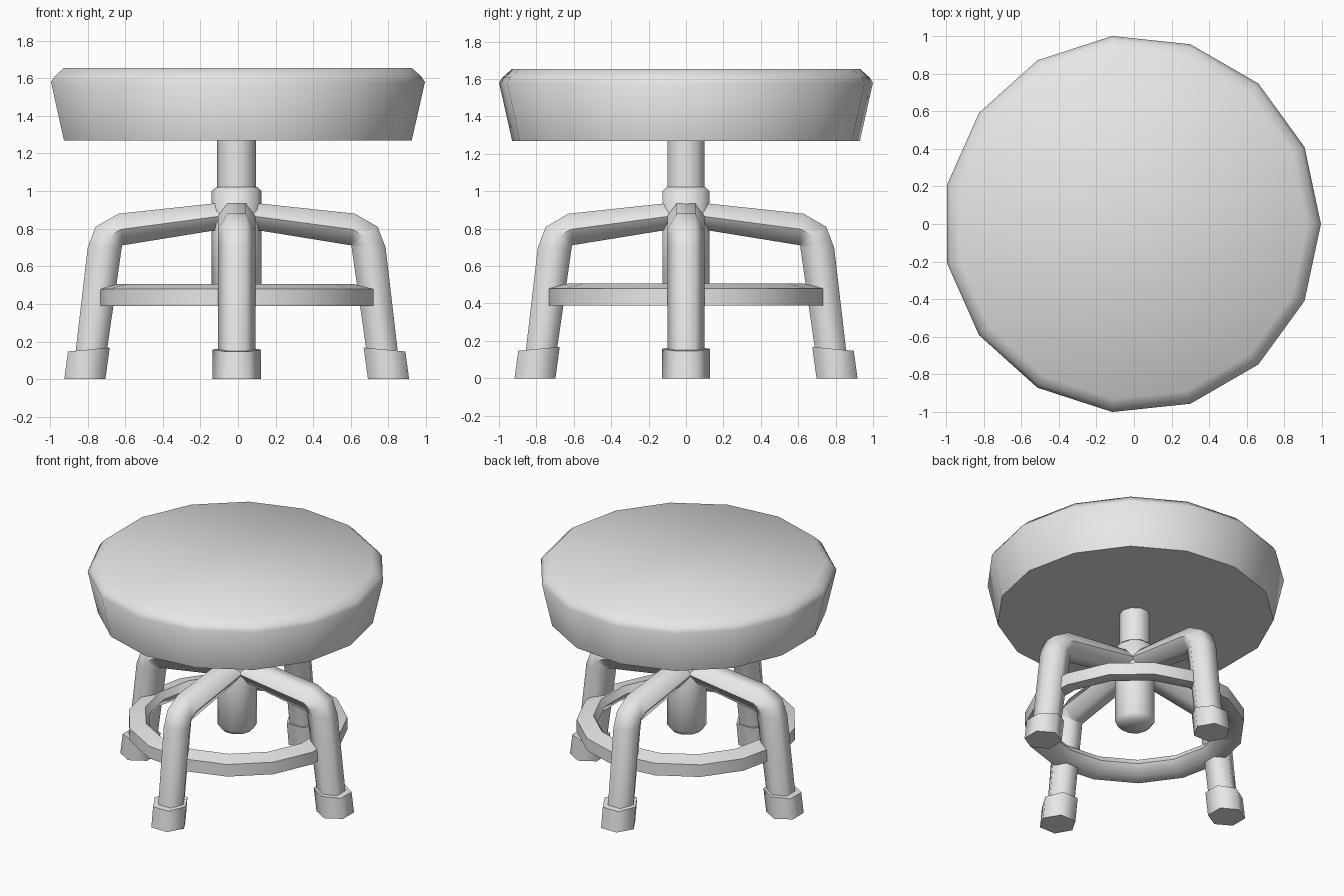
import bpy, bmesh, math
from mathutils import Matrix

if "Cube" in bpy.data.objects:
    bpy.data.objects.remove(bpy.data.objects["Cube"])

CX = -0.007  # axis of the stool

grey = bpy.data.materials.new("plain_grey")
grey.diffuse_color = (0.8, 0.8, 0.8, 1)
grey.use_nodes = True
grey.node_tree.nodes["Principled BSDF"].inputs["Base Color"].default_value = grey.diffuse_color


def finish(name, bm, angle=65):
    """Turn a bmesh into a shaded, coloured object."""
    bmesh.ops.recalc_face_normals(bm, faces=bm.faces)
    me = bpy.data.meshes.new(name)
    bm.to_mesh(me)
    bm.free()
    me.materials.append(grey)
    ob = bpy.data.objects.new(name, me)
    bpy.context.collection.objects.link(ob)
    bpy.ops.object.select_all(action='DESELECT')
    ob.select_set(True)
    bpy.context.view_layer.objects.active = ob
    bpy.ops.object.shade_smooth_by_angle(angle=math.radians(angle))
    return ob


def loft(bm, rings, closed=False):
    """Bridge equal vertex rings, capping the ends unless closed."""
    loops = [[bm.verts.new(p) for p in r] for r in rings]
    n = len(loops[0])
    pairs = list(zip(loops, loops[1:]))
    if closed:
        pairs.append((loops[-1], loops[0]))
    for a, b in pairs:
        for i in range(n):
            j = (i + 1) % n
            bm.faces.new((a[i], a[j], b[j], b[i]))
    if not closed:
        bm.faces.new(loops[0])
        bm.faces.new(loops[-1])


def lathe(name, profile, sides, cx=CX, start=0.0, closed=False):
    """Spin a (radius, height) profile about the upright axis."""
    bm = bmesh.new()
    turn = [start + 2 * math.pi * i / sides for i in range(sides)]
    loft(bm, [[(cx + r * math.cos(a), r * math.sin(a), z) for a in turn]
              for r, z in profile], closed)
    return finish(name, bm)


def hex_rail(name, stations, half, angle):
    """Six-sided tube given by (outer, inner) points in the r-z plane."""
    bm = bmesh.new()
    rings = []
    for (ro, zo), (ri, zi) in stations:
        rm, zm = (ro + ri) / 2, (zo + zi) / 2
        rings.append([(ro, half / 2, zo), (rm, half, zm), (ri, half / 2, zi),
                      (ri, -half / 2, zi), (rm, -half, zm), (ro, -half / 2, zo)])
    loft(bm, rings)
    bm.transform(Matrix.Translation((CX, 0, 0)) @ Matrix.Rotation(angle, 4, 'Z'))
    return finish(name, bm)


# Round cushion with bevelled top rim
lathe("seat", [(0.935, 1.27), (1.005, 1.58), (0.985, 1.61), (0.935, 1.655)],
      15, cx=-0.011)

# Centre column
lathe("post", [(0.104, 0.95), (0.104, 1.28)], 10)
lathe("hub", [(0.10, 0.405), (0.133, 0.44), (0.133, 1.0), (0.108, 1.022)], 10)

# Foot ring
lathe("foot_ring", [(0.743, 0.39), (0.743, 0.48), (0.63, 0.507),
                    (0.60, 0.46), (0.655, 0.39)],
      15, start=math.pi, closed=True)

# Four bent legs with foot caps
leg = [((0, 0.947), (0, 0.81)),
       ((0.628, 0.88), (0.605, 0.712)),
       ((0.75, 0.81), (0.608, 0.711)),
       ((0.792, 0.70), (0.61, 0.708)),
       ((0.862, 0.10), (0.70, 0.08))]
cap = [((0.897, 0.147), (0.675, 0.168)), ((0.917, 0), (0.698, 0))]
for i in range(4):
    a = i * math.pi / 2
    hex_rail(f"leg_{i + 1}", leg, 0.1, a)
    hex_rail(f"foot_cap_{i + 1}", cap, 0.128, a)
